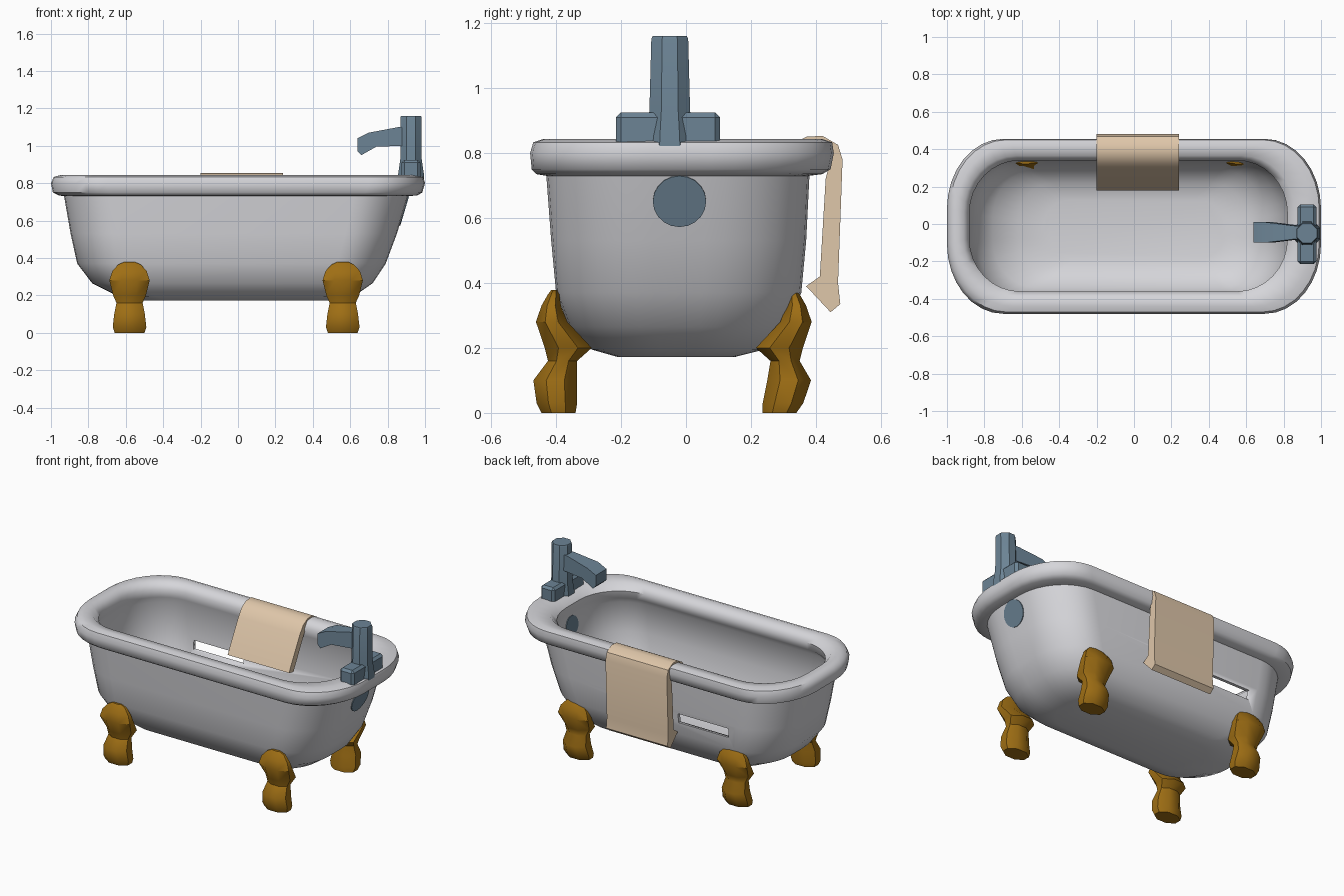
import bpy, bmesh, math
from mathutils import Matrix

if "Cube" in bpy.data.objects:
    bpy.data.objects.remove(bpy.data.objects["Cube"])


def material(name, rgb):
    m = bpy.data.materials.new(name)
    m.diffuse_color = (*rgb, 1)
    m.use_nodes = True
    m.node_tree.nodes["Principled BSDF"].inputs["Base Color"].default_value = m.diffuse_color
    return m


ENAMEL = material("white enamel", (0.67, 0.67, 0.70))
BRASS = material("old brass", (0.345, 0.157, 0.007))
STEEL = material("blue steel", (0.15, 0.23, 0.30))
CLOTH = material("beige cloth", (0.74, 0.57, 0.40))


def finish(bm, name, mat, angle=35):
    bmesh.ops.recalc_face_normals(bm, faces=bm.faces)
    me = bpy.data.meshes.new(name)
    bm.to_mesh(me)
    bm.free()
    ob = bpy.data.objects.new(name, me)
    bpy.context.collection.objects.link(ob)
    me.materials.append(mat)
    bpy.ops.object.select_all(action='DESELECT')
    ob.select_set(True)
    bpy.context.view_layer.objects.active = ob
    bpy.ops.object.shade_smooth_by_angle(angle=math.radians(angle))
    return ob


def loft(rings, name, mat, angle=35):
    bm = bmesh.new()
    rows = [[bm.verts.new(p) for p in r] for r in rings]
    n = len(rows[0])
    for a, b in zip(rows, rows[1:]):
        for i in range(n):
            j = (i + 1) % n
            bm.faces.new((a[i], a[j], b[j], b[i]))
    bm.faces.new(rows[0][::-1])
    bm.faces.new(rows[-1])
    return finish(bm, name, mat, angle)


def box(name, mat, x0, x1, y0, y1, z0, z1, bevel=0.0):
    bm = bmesh.new()
    bmesh.ops.create_cube(bm, size=1)
    for v in bm.verts:
        v.co = ((x0 + x1) / 2 + v.co.x * (x1 - x0),
                (y0 + y1) / 2 + v.co.y * (y1 - y0),
                (z0 + z1) / 2 + v.co.z * (z1 - z0))
    if bevel:
        bmesh.ops.bevel(bm, geom=bm.edges[:], offset=bevel, segments=1, affect='EDGES')
    return finish(bm, name, mat)


def outline(x0, x1, y0, y1, z, steps=8):
    # rectangle with elliptical corners
    rx = min(0.3, 0.3 * (x1 - x0) / 1.9)
    ry = 0.4 * (y1 - y0)
    corners = ((x1 - rx, y1 - ry, 0), (x0 + rx, y1 - ry, 90),
               (x0 + rx, y0 + ry, 180), (x1 - rx, y0 + ry, 270))
    pts = []
    for cx, cy, a0 in corners:
        for k in range(steps + 1):
            a = math.radians(a0 + 90 * k / steps)
            pts.append((cx + rx * math.cos(a), cy + ry * math.sin(a), z))
    return pts


# tub: outside wall, rolled rim, inside wall undercut below the rim
TUB = [
    (-.50, .50, -.21, .15, .172), (-.64, .62, -.29, .24, .195),
    (-.78, .72, -.36, .31, .265), (-.86, .79, -.40, .355, .37),
    (-.895, .85, -.415, .37, .53), (-.93, .91, -.43, .38, .73),
    (-.96, .96, -.46, .42, .735), (-.99, .985, -.475, .445, .75),
    (-1, 1, -.48, .455, .80), (-.985, .99, -.47, .45, .833),
    (-.95, .95, -.44, .42, .843), (-.91, .86, -.39, .365, .838),
    (-.88, .82, -.36, .34, .80), (-.885, .825, -.37, .342, .75),
    (-.90, .84, -.405, .358, .71), (-.873, .815, -.395, .35, .53),
    (-.838, .768, -.38, .335, .375), (-.755, .698, -.34, .29, .28),
    (-.62, .60, -.27, .22, .215), (-.48, .48, -.19, .13, .194)]
tub = loft([outline(*r) for r in TUB], "tub", ENAMEL, 50)

# slot through the back wall
cutter = box("slot_cutter", ENAMEL, -.56, -.20, .26, .44, .445, .505)
cutter.hide_render = True
cutter.display_type = 'WIRE'
mod = tub.modifiers.new("slot", 'BOOLEAN')
mod.operation = 'DIFFERENCE'
mod.solver = 'EXACT'
mod.object = cutter

# four feet, mirrored about the middle of the tub: z, half width, outer y, inner y
FOOT = [(0, .08, -.445, -.34), (.03, .09, -.46, -.335), (.10, .082, -.47, -.335),
        (.16, .07, -.425, -.335), (.20, .088, -.435, -.29), (.28, .108, -.462, -.365),
        (.33, .092, -.445, -.385), (.365, .06, -.425, -.39), (.378, .03, -.415, -.395)]
for sx, xn in ((-1, "left"), (1, "right")):
    for sy, yn in ((1, "front"), (-1, "back")):
        rings = []
        for z, hw, y0, y1 in FOOT:
            cy, hy = (y0 + y1) / 2, (y1 - y0) / 2
            inset = .03 * max(0, 1 - z / .15)
            ring = []
            for k in range(8):
                a = math.radians(22.5 + 45 * k)
                x = -.01 + sx * .57 + 1.08 * hw * math.cos(a)
                y = cy + 1.08 * hy * math.sin(a)
                ring.append((x, y if sy > 0 else -.075 - y - inset, z))
            rings.append(ring)
        loft(rings, f"{yn}_{xn}_foot", BRASS, 40)

# tap column
COLUMN = [(.80, .07, .078), (.85, .07, .075), (.93, .058, .064), (1.15, .058, .058), (1.16, .054, .054)]
loft([[(.925 + rx * math.cos(math.radians(22.5 + 45 * k)) * 1.06,
        -.05 + ry * math.sin(math.radians(22.5 + 45 * k)) * 1.06, z) for k in range(8)]
      for z, rx, ry in COLUMN], "tap_column", STEEL, 30)

# tap crossbar and spout
box("tap_handles", STEEL, .875, .975, -.215, .105, .815, .925, .015)
SPOUT = [(.64, .97), (.66, .95), (.74, .995), (.90, 1.0), (.90, 1.10), (.86, 1.10), (.70, 1.07), (.64, 1.04)]
loft([[(x, -.045 + s * (.055 if x < .75 else .035), z) for x, z in SPOUT] for s in (-1, 1)],
     "tap_spout", STEEL, 30)


# round overflow plates on both sides of the end wall
def plate(name, x, z, r, tilt):
    bm = bmesh.new()
    bmesh.ops.create_cone(bm, cap_ends=True, segments=20, radius1=r, radius2=r, depth=.009,
                          matrix=Matrix.Translation((x, -.02, z)) @ Matrix.Rotation(math.radians(90 + tilt), 4, 'Y'))
    finish(bm, name, STEEL)


plate("outer_overflow", .887, .652, .082, 16.7)
plate("inner_overflow", .832, .655, .06, 7.9)

# towel draped over the back rim, the short inner end hanging into the tub
TOWEL = [(.475, .335), (.468, .40), (.482, .78), (.468, .825), (.42, .853), (.37, .85), (.325, .825),
         (.29, .775), (.20, .61), (.18, .57), (.225, .56), (.315, .73), (.36, .81), (.42, .83),
         (.45, .80), (.43, .72), (.412, .42), (.37, .39), (.445, .31)]
loft([[(x, y, z) for y, z in TOWEL] for x in (-.20, .24)], "towel", CLOTH, 40)
